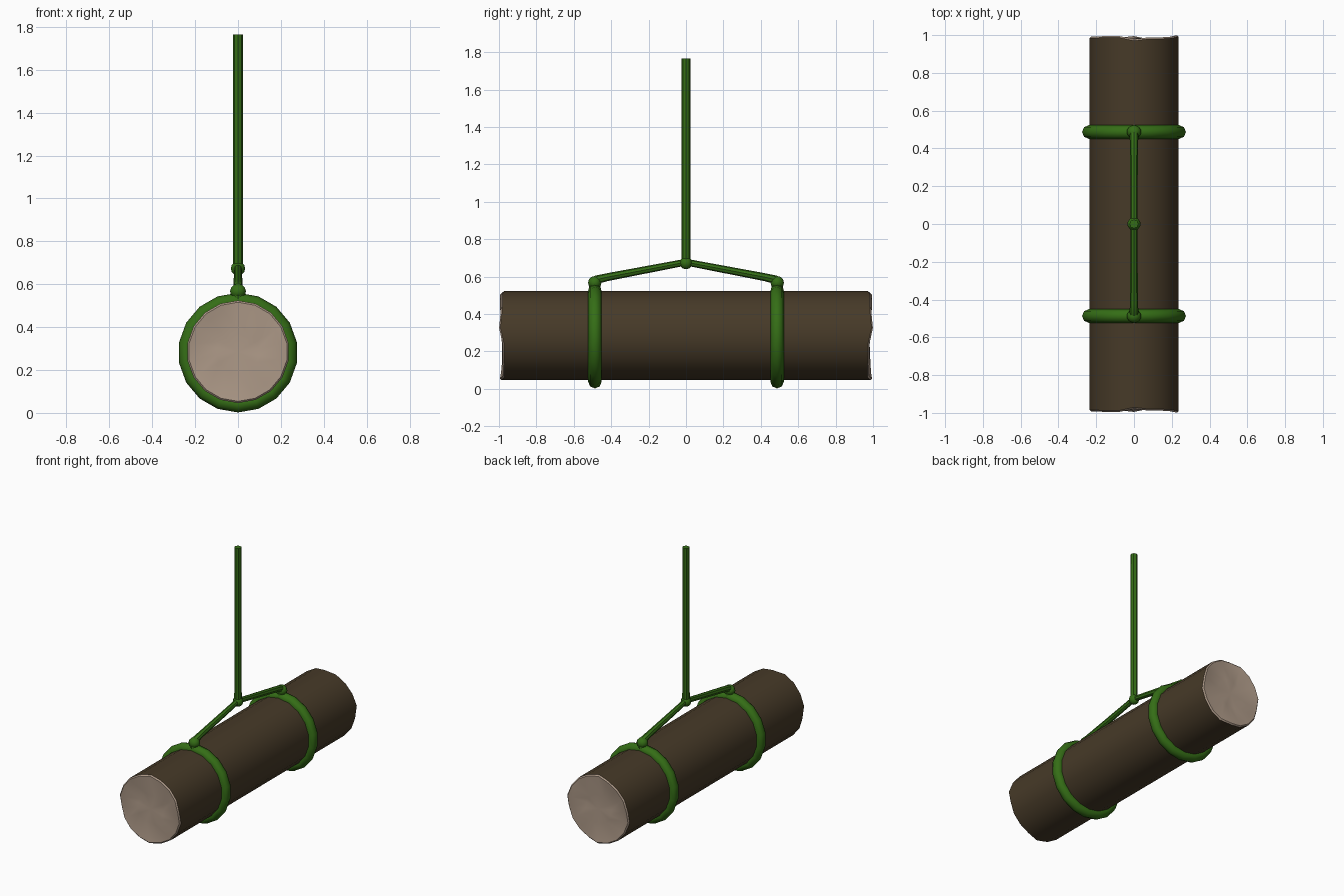
import bpy, bmesh, math

if "Cube" in bpy.data.objects:
    bpy.data.objects.remove(bpy.data.objects["Cube"])

def material(name, rgb):
    m = bpy.data.materials.new(name)
    m.diffuse_color = (*rgb, 1)
    m.use_nodes = True
    m.node_tree.nodes["Principled BSDF"].inputs["Base Color"].default_value = m.diffuse_color
    return m

BARK = material("dark_bark", (0.062, 0.042, 0.021))
WOOD = material("pale_cut_wood", (0.42, 0.32, 0.245))
VINE = material("vine_green", (0.035, 0.155, 0.008))

LOG_Z, SIDES = 0.285, 18

def smooth(ob, deg=40):
    bpy.ops.object.select_all(action='DESELECT')
    ob.select_set(True)
    bpy.context.view_layer.objects.active = ob
    bpy.ops.object.shade_smooth_by_angle(angle=math.radians(deg))

# log with uneven, broken ends (both ends mirror each other)
def wobble(a):
    return 0.008 * math.sin(3 * a + 0.6) + 0.006 * math.sin(7 * a) + 0.004 * math.sin(a)

# radius, end distance, how much of the wobble applies
END = [(0.239, 0.979, 1.0), (0.231, 0.987, 0.9), (0.20, 0.984, 0.6), (0.10, 0.978, -0.6)]
bm = bmesh.new()
rings = []
for sign, prof in ((-1, END[::-1]), (1, END)):
    for r, y, w in prof:
        rings.append([bm.verts.new((r * math.cos(a), sign * (y + w * wobble(a)), LOG_Z + r * math.sin(a)))
                      for a in (2 * math.pi * (i + 0.5) / SIDES for i in range(SIDES))])
mid = len(END) - 1
for k, (lo, hi) in enumerate(zip(rings, rings[1:])):
    for i in range(SIDES):
        j = (i + 1) % SIDES
        f = bm.faces.new((lo[i], lo[j], hi[j], hi[i]))
        f.material_index = 0 if k == mid else 1
for sign, ring in ((-1, rings[0]), (1, rings[-1])):
    c = bm.verts.new((0, sign * 0.978, LOG_Z))
    for i in range(SIDES):
        bm.faces.new((ring[i], ring[(i + 1) % SIDES], c)).material_index = 1
bmesh.ops.recalc_face_normals(bm, faces=bm.faces)
me = bpy.data.meshes.new("log")
bm.to_mesh(me)
bm.free()
log = bpy.data.objects.new("log", me)
bpy.context.collection.objects.link(log)
me.materials.append(BARK)
me.materials.append(WOOD)
smooth(log)

# rope helper: swept round tube with a radius at each point
def rope(name, pts):
    cu = bpy.data.curves.new(name, 'CURVE')
    cu.dimensions = '3D'
    cu.bevel_depth = 1
    cu.bevel_resolution = 2
    cu.use_fill_caps = True
    sp = cu.splines.new('POLY')
    sp.points.add(len(pts) - 1)
    for p, (y, z, r) in zip(sp.points, pts):
        p.co = (0, y, z, 1)
        p.radius = r
    ob = bpy.data.objects.new(name, cu)
    bpy.context.collection.objects.link(ob)
    bpy.ops.object.select_all(action='DESELECT')
    ob.select_set(True)
    bpy.context.view_layer.objects.active = ob
    bpy.ops.object.convert(target='MESH')
    ob = bpy.context.object
    ob.data.materials.clear()
    ob.data.materials.append(VINE)
    smooth(ob)

def knot(name, y, z, size):
    bpy.ops.mesh.primitive_uv_sphere_add(segments=10, ring_count=6, radius=1, location=(0, y, z))
    ob = bpy.context.object
    ob.name = name
    ob.scale = size
    bpy.ops.object.transform_apply(location=False, rotation=False, scale=True)
    ob.data.materials.append(VINE)
    smooth(ob, 60)

for s, side in ((-1, "front"), (1, "back")):
    # loop around the log
    bpy.ops.mesh.primitive_torus_add(major_segments=18, minor_segments=8, major_radius=0.243,
                                     minor_radius=0.036, location=(0, s * 0.487, 0.281),
                                     rotation=(math.pi / 2, math.pi / 2, 0))
    ring = bpy.context.object
    ring.name = side + "_loop"
    ring.data.materials.append(VINE)
    smooth(ring, 50)
    # sling from loop to central knot
    rope(side + "_sling", [(s * 0.487, 0.52, 0.034), (s * 0.488, 0.565, 0.031), (s * 0.472, 0.585, 0.024),
                           (s * 0.42, 0.597, 0.021), (0, 0.677, 0.018)])
    knot(side + "_loop_knot", s * 0.488, 0.567, (0.039, 0.036, 0.036))

# central knot and hanging rope
knot("centre_knot", 0, 0.673, (0.035, 0.035, 0.034))
rope("hanging_rope", [(0, 0.66, 0.0245), (0, 1.765, 0.0235)])
